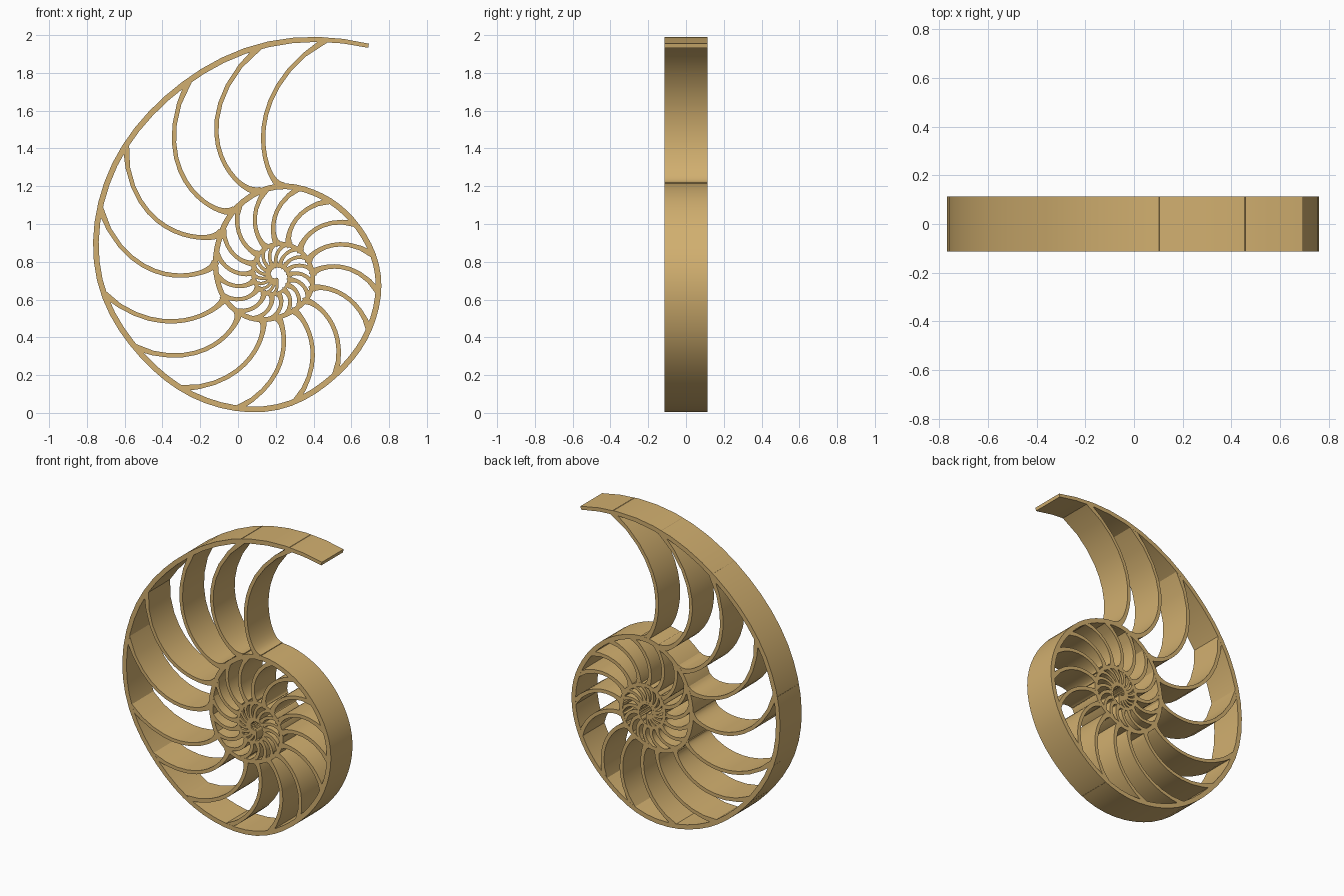
import bpy
import bmesh
import math
from mathutils import Vector

default_cube = bpy.data.objects.get("Cube")
if default_cube:
    bpy.data.objects.remove(default_cube, do_unlink=True)

CENTRE_X, CENTRE_Z = 0.2, 0.728
HALF_DEPTH = 0.113
STEP = 30          # degrees between the radii below
START, END = 68, 1380

# Outer radius of the coil, winding inwards from 60 degrees
RADII = [1.349, 1.246, 1.122, 1.037, 0.952, 0.842, 0.775, 0.714, 0.63, 0.585,
         0.556, 0.519, 0.499, 0.484, 0.429, 0.365, 0.328, 0.307, 0.275, 0.238,
         0.22, 0.217, 0.207, 0.198, 0.188, 0.177, 0.159, 0.14, 0.13, 0.125,
         0.118, 0.108, 0.095, 0.085, 0.075]
while len(RADII) < 50:
    RADII.append(RADII[-1] * 0.9)

# Large septa: outer angle, inner angle offset, bulge (degrees)
LARGE_SEPTA = [(78, 7, 12.5), (94, 6, 16.5), (114, 8, 15), (139, 2, 16),
               (159, 8, 15.5), (186, 16, 10.5), (207, 16, 11.5), (230, 22, 9.5),
               (254, 17, 10.5), (279, 16, 10), (301, 16, 10), (330, 8, 10)]


def make_material(name, colour):
    material = bpy.data.materials.new(name)
    material.use_nodes = True
    material.diffuse_color = colour
    material.node_tree.nodes["Principled BSDF"].inputs["Base Color"].default_value = colour
    return material


def wall_half(angle):
    """Half thickness of the coil wall, thinner towards the core."""
    if angle < 90:
        return 0.011 + 0.004 * (angle - START) / (90 - START)
    return max(0.007, 0.015 - 0.008 * max(0, angle - 450) / 700)


def coil_radius(angle):
    """Smooth interpolation of the coil radii, at the middle of the wall."""
    place = (angle - 60) / STEP
    i = int(place)
    f = place - i
    a, b, c, d = (RADII[min(max(i + k, 0), len(RADII) - 1)] for k in (-1, 0, 1, 2))
    if i == 0:
        a = 2 * b - c
    radius = b + 0.5 * f * (c - a + f * (2 * a - 5 * b + 4 * c - d + f * (3 * (b - c) + d - a)))
    return radius - wall_half(angle)


def polar(angle, radius):
    a = math.radians(angle)
    return Vector((CENTRE_X + radius * math.cos(a), 0, CENTRE_Z + radius * math.sin(a)))


def add_ribbon(bm, path, halves, half_depth):
    """Add a closed wall of varying thickness along a path in the xz plane."""
    rings = []
    for i, point in enumerate(path):
        tangent = (path[min(i + 1, len(path) - 1)] - path[max(i - 1, 0)]).normalized()
        side = Vector((-tangent.z, 0, tangent.x)) * halves[i]
        depth = Vector((0, half_depth, 0))
        rings.append([bm.verts.new(point + offset) for offset in
                      (side - depth, side + depth, -side + depth, -side - depth)])
    for r0, r1 in zip(rings, rings[1:]):
        for k in range(4):
            n = (k + 1) % 4
            bm.faces.new((r0[k], r0[n], r1[n], r1[k]))
    bm.faces.new(rings[0])
    bm.faces.new(rings[-1])


def finish(bm, name, material):
    bmesh.ops.recalc_face_normals(bm, faces=bm.faces)
    mesh = bpy.data.meshes.new(name)
    bm.to_mesh(mesh)
    bm.free()
    mesh.materials.append(material)
    obj = bpy.data.objects.new(name, mesh)
    bpy.context.collection.objects.link(obj)
    bpy.ops.object.select_all(action="DESELECT")
    obj.select_set(True)
    bpy.context.view_layer.objects.active = obj
    bpy.ops.object.shade_smooth_by_angle(angle=math.radians(30))
    return obj


def add_septum(bm, outer, offset, bulge, samples=16):
    """Add a bowed partition from one turn of the coil to the next turn inside."""
    inner = outer + 360 + offset
    r_out, r_in = coil_radius(outer), coil_radius(inner)
    thin = 0.0115 - 0.005 * max(0, outer - 360) / 640
    path, halves = [], []
    for i in range(samples + 1):
        s = 1 - i / samples
        t = 1 - s * s
        angle = outer + offset * t + bulge * 2.6 * t * s
        path.append(polar(angle, r_out + (r_in - r_out) * t))
        # Flare both ends into fillets
        span = (r_out - r_in) / (3 * thin)
        flare = math.exp(-t * span) * 0.5 + math.exp(-(1 - t) * span) * 0.8
        halves.append(thin * (1 + flare))
    add_ribbon(bm, path, halves, HALF_DEPTH - 0.0005)


shell_tan = make_material("shell tan", (0.64, 0.43, 0.16, 1))

# Coiled outer wall
wall = bmesh.new()
angles = [START + (END - START) * i / 220 for i in range(221)]
add_ribbon(wall, [polar(a, coil_radius(a)) for a in angles],
           [wall_half(a) for a in angles], HALF_DEPTH)
finish(wall, "coiled_wall", shell_tan)

# Partitions of the large outer chambers
large = bmesh.new()
for outer, offset, bulge in LARGE_SEPTA:
    add_septum(large, outer, offset, bulge)
finish(large, "large_septa", shell_tan)

# Partitions of the small inner chambers
small = bmesh.new()
for outer in range(351, 1000, 21):
    add_septum(small, outer, 10, 11, 12)
finish(small, "small_septa", shell_tan)
